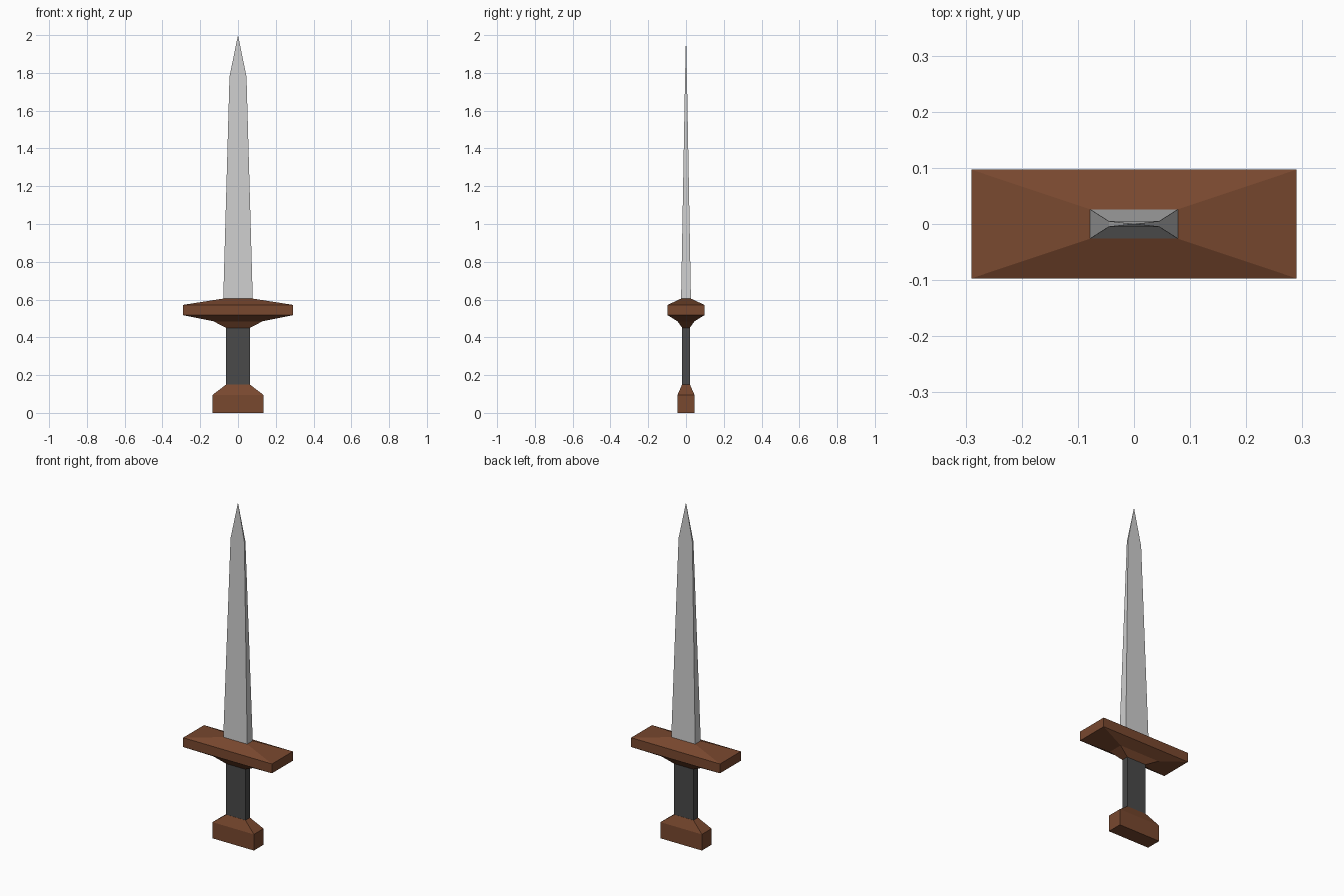
import bpy, bmesh

if "Cube" in bpy.data.objects:
    bpy.data.objects.remove(bpy.data.objects["Cube"])


def material(name, r, g, b):
    m = bpy.data.materials.new(name)
    m.diffuse_color = (r, g, b, 1)
    m.use_nodes = True
    m.node_tree.nodes["Principled BSDF"].inputs["Base Color"].default_value = m.diffuse_color
    return m


def loft(name, sections, mat, tip=None):
    """Stack rectangular sections (z, half width, half depth), with an optional point on top."""
    bm = bmesh.new()
    rings = [[bm.verts.new((sx * hx, sy * hy, z))
              for sx, sy in ((-1, -1), (1, -1), (1, 1), (-1, 1))]
             for z, hx, hy in sections]
    for a, b in zip(rings, rings[1:]):
        for i in range(4):
            j = (i + 1) % 4
            bm.faces.new((a[i], a[j], b[j], b[i]))
    bm.faces.new(rings[0][::-1])
    top = rings[-1]
    if tip is None:
        bm.faces.new(top)
    else:
        point = bm.verts.new((0, 0, tip))
        for i in range(4):
            bm.faces.new((top[i], top[(i + 1) % 4], point))
    bmesh.ops.recalc_face_normals(bm, faces=bm.faces)
    mesh = bpy.data.meshes.new(name)
    bm.to_mesh(mesh)
    bm.free()
    mesh.materials.append(mat)
    obj = bpy.data.objects.new(name, mesh)
    bpy.context.collection.objects.link(obj)
    return obj


steel = material("light steel", 0.62, 0.62, 0.62)
brown = material("brown", 0.19, 0.065, 0.028)
dark = material("dark grip", 0.068, 0.068, 0.068)

# Pommel: block with tapered shoulders
loft("pommel", [(0, 0.135, 0.045), (0.095, 0.135, 0.045), (0.15, 0.063, 0.021)], brown)

# Grip
loft("grip", [(0.15, 0.063, 0.02), (0.45, 0.063, 0.02)], dark)

# Crossguard: flares out from the grip, slopes in to the blade
loft("guard", [(0.45, 0.063, 0.02), (0.485, 0.13, 0.045), (0.517, 0.29, 0.097),
               (0.572, 0.29, 0.097), (0.605, 0.078, 0.026)], brown)

# Tapered blade with pointed tip
loft("blade", [(0.605, 0.078, 0.026), (1.78, 0.045, 0.005)], steel, tip=2.0)
